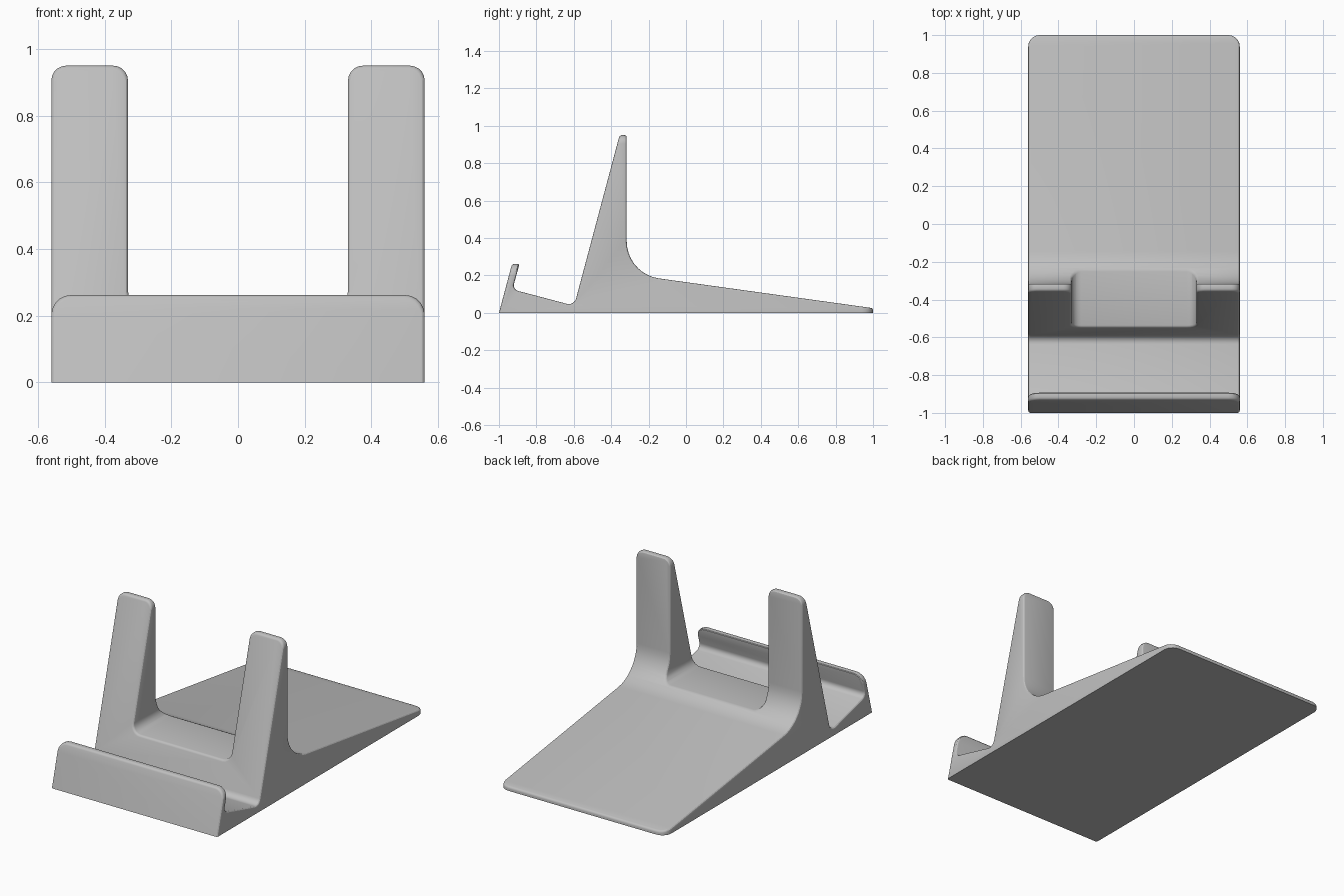
import bpy, bmesh, math
from mathutils import Vector

cube = bpy.data.objects.get("Cube")
if cube:
    bpy.data.objects.remove(cube, do_unlink=True)

HALF_WIDTH = 0.56


def rounded(corners):
    """Turn (a, b, radius, segments) corners into a filleted outline."""
    out = []
    for i, (a, b, r, seg) in enumerate(corners):
        p = Vector((a, b))
        if r == 0:
            out.append(p)
            continue
        u = (Vector(corners[i - 1][:2]) - p).normalized()
        v = (Vector(corners[(i + 1) % len(corners)][:2]) - p).normalized()
        half = u.angle(v) / 2
        centre = p + (u + v).normalized() * (r / math.sin(half))
        start = p + u * (r / math.tan(half)) - centre
        end = p + v * (r / math.tan(half)) - centre
        sweep = start.angle(end)
        for k in range(seg + 1):
            t = k / seg
            out.append(centre + (start * math.sin((1 - t) * sweep)
                                 + end * math.sin(t * sweep)) / math.sin(sweep))
    return out


def prism(name, outline, to_3d, low, high):
    """Extrude an outline between two positions along the remaining axis."""
    bm = bmesh.new()
    ends = [[bm.verts.new(to_3d(p, d)) for p in outline] for d in (low, high)]
    bm.faces.new(ends[0])
    bm.faces.new(ends[1])
    n = len(outline)
    for i in range(n):
        j = (i + 1) % n
        bm.faces.new((ends[0][i], ends[0][j], ends[1][j], ends[1][i]))
    bmesh.ops.recalc_face_normals(bm, faces=bm.faces)
    mesh = bpy.data.meshes.new(name)
    bm.to_mesh(mesh)
    bm.free()
    obj = bpy.data.objects.new(name, mesh)
    bpy.context.collection.objects.link(obj)
    return obj


# Side profile: front lip, shelf, back rest, long tail
side = rounded([
    (-1, 0, 0, 0), (-0.93, 0.262, 0, 0), (-0.89, 0.262, 0, 0),
    (-0.928, 0.125, 0.03, 5), (-0.598, 0.038, 0.04, 6),
    (-0.355, 0.95, 0, 0), (-0.317, 0.95, 0, 0),
    (-0.317, 0.208, 0.2, 9), (1, 0.025, 0, 0), (1, 0, 0, 0)])
stand = prism("phone_stand", side, lambda p, d: (d, p.x, p.y), -HALF_WIDTH, HALF_WIDTH)

# Opening between the two uprights
notch = rounded([(-0.33, 1.2, 0, 0), (-0.33, 0.225, 0.05, 5),
                 (0.33, 0.225, 0.05, 5), (0.33, 1.2, 0, 0)])
cutter = prism("notch_cutter", notch, lambda p, d: (p.x, d, p.y), -0.72, 0.1)
cutter.hide_render = True

bpy.context.view_layer.objects.active = stand
stand.select_set(True)
cut = stand.modifiers.new("notch", 'BOOLEAN')
cut.operation = 'DIFFERENCE'
cut.solver = 'EXACT'
cut.object = cutter
bpy.ops.object.modifier_apply(modifier=cut.name)
bpy.data.objects.remove(cutter, do_unlink=True)

bm = bmesh.new()
bm.from_mesh(stand.data)
bmesh.ops.remove_doubles(bm, verts=bm.verts, dist=0.0005)


def bevel(test, size, segments):
    edges = [e for e in bm.edges if test(e.verts[0].co, e.verts[1].co, e)]
    bmesh.ops.bevel(bm, geom=edges, offset=size, segments=segments,
                    profile=0.5, affect='EDGES')


def along_y(a, b):
    return abs(a.x - b.x) < 0.001 and abs(a.z - b.z) < 0.001


# Rounded corners of the uprights, the lip and the tail
bevel(lambda a, b, e: along_y(a, b) and a.z > 0.9, 0.045, 5)
bevel(lambda a, b, e: along_y(a, b) and a.z > 0.25 and a.y < -0.85, 0.06, 5)
bevel(lambda a, b, e: min(a.y, b.y) > 0.99 and abs(a.x - b.x) < 0.001, 0.06, 5)

# Soft rim on every sharp edge except around the underside
bevel(lambda a, b, e: max(a.z, b.z) > 0.001 and len(e.link_faces) == 2
      and e.calc_face_angle(0) > math.radians(30), 0.012, 3)
bm.to_mesh(stand.data)
bm.free()

grey = bpy.data.materials.new("light_grey")
grey.use_nodes = True
colour = (0.52, 0.52, 0.52, 1)
grey.diffuse_color = colour
grey.node_tree.nodes["Principled BSDF"].inputs["Base Color"].default_value = colour
stand.data.materials.clear()
stand.data.materials.append(grey)
bpy.ops.object.shade_smooth_by_angle(angle=math.radians(28))
